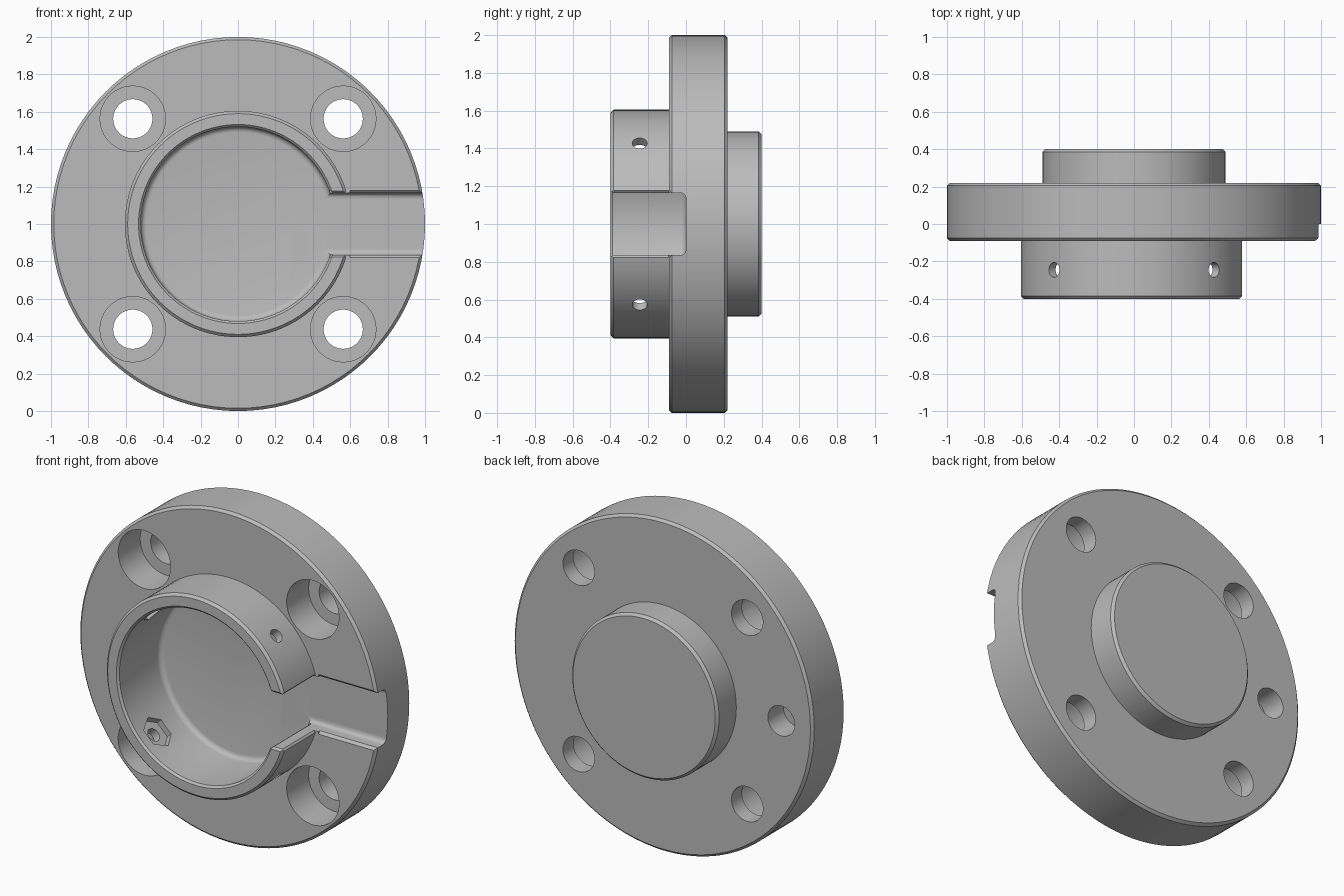
import bpy, bmesh
from math import sin, cos, pi, radians
from mathutils import Vector, Matrix

if "Cube" in bpy.data.objects:
    bpy.data.objects.remove(bpy.data.objects["Cube"], do_unlink=True)

SEG = 96
FRONT, BACK = -0.09, 0.22      # flange faces
RIM, SLOT = -0.40, 0.165       # collar rim, half width of the slot
Y = Vector((0, 1, 0))

steel = bpy.data.materials.new("plain grey")
steel.use_nodes = True
steel.diffuse_color = (0.5, 0.5, 0.5, 1)
steel.node_tree.nodes["Principled BSDF"].inputs["Base Color"].default_value = (0.5, 0.5, 0.5, 1)


def make_object(name, bm):
    bmesh.ops.recalc_face_normals(bm, faces=bm.faces)
    mesh = bpy.data.meshes.new(name)
    bm.to_mesh(mesh)
    bm.free()
    mesh.materials.append(steel)
    obj = bpy.data.objects.new(name, mesh)
    bpy.context.collection.objects.link(obj)
    return obj


def lathe(name, profile):
    """Turn (radius, y) points about the y axis; both ends are closed by flat caps."""
    bm = bmesh.new()
    rings = [[bm.verts.new((r * cos(2 * pi * i / SEG), y, r * sin(2 * pi * i / SEG)))
              for i in range(SEG)] for r, y in profile]
    for a, b in zip(rings, rings[1:]):
        for i in range(SEG):
            j = (i + 1) % SEG
            bm.faces.new((a[i], a[j], b[j], b[i]))
    bm.faces.new(rings[0])
    bm.faces.new(rings[-1])
    return make_object(name, bm)


def prism(name, ring, along):
    bm = bmesh.new()
    low = [bm.verts.new(p) for p in ring]
    high = [bm.verts.new(p + along) for p in ring]
    bm.faces.new(low)
    bm.faces.new(high)
    for i in range(len(ring)):
        j = (i + 1) % len(ring)
        bm.faces.new((low[i], low[j], high[j], high[i]))
    return make_object(name, bm)


def drill(name, start, along, radius, sides=32):
    """Round or polygonal cutter; the first corner points across y."""
    u = along.normalized().cross(Y) if abs(along.normalized().dot(Y)) < 0.9 else Vector((1, 0, 0))
    v = along.normalized().cross(u)
    ring = [start + radius * (u * cos(2 * pi * i / sides) + v * sin(2 * pi * i / sides))
            for i in range(sides)]
    return prism(name, ring, along)


def cut(body, cutter):
    cutter.hide_render = True
    mod = body.modifiers.new("cut", "BOOLEAN")
    mod.operation, mod.solver, mod.object = "DIFFERENCE", "EXACT", cutter
    bpy.ops.object.select_all(action="DESELECT")
    bpy.context.view_layer.objects.active = body
    body.select_set(True)
    bpy.ops.object.modifier_apply(modifier=mod.name)
    bpy.data.objects.remove(cutter, do_unlink=True)


# Turned body: filleted cup, collar, flange and rear boss
f = 0.03
fillet = [(0.49 + f * sin(a), -f + f * cos(a)) for a in [radians(22.5 * k) for k in range(5)]]
body = lathe("flanged_collar", fillet + [
    (0.52, RIM + 0.012), (0.532, RIM), (0.59, RIM), (0.605, RIM + 0.015),
    (0.605, FRONT), (0.985, FRONT), (1, FRONT + 0.015), (1, BACK - 0.015),
    (0.985, BACK), (0.49, BACK), (0.49, 0.385), (0.475, 0.4)])

# Radial slot with filleted floor corners and a flared mouth
half = [(RIM - 0.1, SLOT + 0.112), (RIM + 0.012, SLOT)]
half += [(-f + f * sin(a), SLOT - f + f * cos(a)) for a in [radians(22.5 * k) for k in range(5)]]
outline = half + [(y, -z) for y, z in reversed(half)]
cut(body, prism("slot_cutter", [Vector((0.3, y, z)) for y, z in outline], Vector((0.9, 0, 0))))

for side in (1, -1):
    # Broken edge along the slot in the flange face
    flare = [(FRONT - 0.03, SLOT - 0.02), (FRONT - 0.03, SLOT + 0.045),
             (FRONT + 0.015, SLOT), (FRONT + 0.015, SLOT - 0.02)]
    cut(body, prism("slot_edge_cutter", [Vector((0.6, y, side * z)) for y, z in flare],
                    Vector((0.6, 0, 0))))
    # Broken corners on the two ends of the collar
    for x, nx, nz, end in ((0.582, 0.77, -0.64, FRONT - 0.002), (0.493, -0.58, -0.81, -0.03)):
        n = Vector((nx, 0, side * nz)).normalized()
        t = n.cross(Y)
        mid = Vector((x, RIM - 0.1, side * SLOT)) + n * 0.03
        ring = [mid + 0.04 * (n * a + t * b) for a, b in ((1, 1), (1, -1), (-1, -1), (-1, 1))]
        cut(body, prism("collar_end_cutter", ring, Y * (end - RIM + 0.1)))

# Four counterbored bolt holes, each with a pin hole and nut pocket in the collar
for sx in (1, -1):
    for sz in (1, -1):
        bolt = Vector((sx * 0.5625, 0, sz * 0.5625))
        cut(body, drill("bolt_hole_cutter", bolt - Y * 0.3, Y * 0.8, 0.105, 40))
        cut(body, drill("counterbore_cutter", bolt - Y * 0.3, Y * 0.42, 0.175, 48))
        out = Vector((sx, 0, sz)).normalized()
        pin = out * 0.4 - Y * 0.245
        cut(body, drill("pin_hole_cutter", pin, out * 0.3, 0.04, 24))
        cut(body, drill("nut_pocket_cutter", pin, out * 0.153, 0.095, 6))

# Blind locating hole in the rear face
cut(body, drill("locating_hole_cutter", Vector((-0.79, BACK - 0.15, 0)), Y * 0.3, 0.09, 40))

# Stand on the ground and shade
body.data.transform(Matrix.Translation((0, 0, 1)))
bpy.ops.object.select_all(action="DESELECT")
body.select_set(True)
bpy.context.view_layer.objects.active = body
bpy.ops.object.shade_smooth_by_angle(angle=radians(30))
